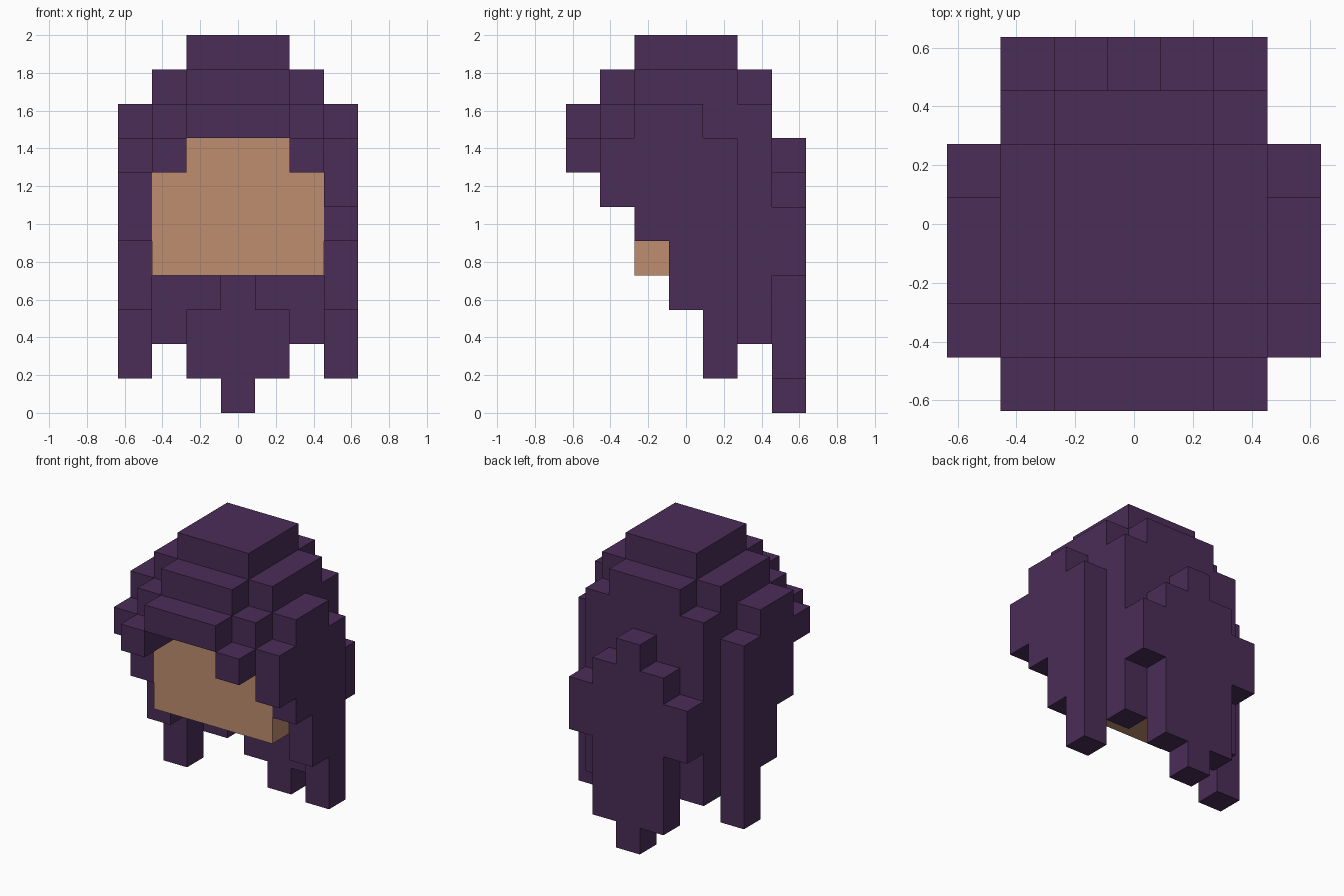
import bpy, bmesh

U = 2 / 11  # one block

cube = bpy.data.objects.get("Cube")
if cube:
    bpy.data.objects.remove(cube, do_unlink=True)


def material(name, rgb):
    m = bpy.data.materials.new(name)
    m.use_nodes = True
    m.diffuse_color = (*rgb, 1)
    m.node_tree.nodes["Principled BSDF"].inputs["Base Color"].default_value = (*rgb, 1)
    return m


PURPLE = material("dark purple", (0.069, 0.026, 0.098))
TAN = material("tan", (0.515, 0.270, 0.156))


def prism(name, profile, axis, lo, hi, mat=PURPLE):
    """Extrude a stepped outline, in blocks: (y, z) along x or (x, z) along y."""
    bm = bmesh.new()
    place = (lambda a, z: (lo, a, z)) if axis == "x" else (lambda a, z: (a, lo, z))
    face = bm.faces.new([bm.verts.new(place(*p)) for p in profile])
    out = bmesh.ops.extrude_face_region(bm, geom=[face])
    moved = [g for g in out["geom"] if isinstance(g, bmesh.types.BMVert)]
    d = hi - lo
    bmesh.ops.translate(bm, verts=moved, vec=(d, 0, 0) if axis == "x" else (0, d, 0))
    bmesh.ops.scale(bm, verts=bm.verts, vec=(U, U, U))
    bmesh.ops.recalc_face_normals(bm, faces=bm.faces)
    mesh = bpy.data.meshes.new(name)
    bm.to_mesh(mesh)
    bm.free()
    mesh.materials.append(mat)
    obj = bpy.data.objects.new(name, mesh)
    bpy.context.collection.objects.link(obj)


def mirrored(half):
    """Complete a symmetric outline from its +x half."""
    return half + [(-x, z) for x, z in reversed(half)]


# Face block
prism("face", mirrored([(2.5, 8), (2.5, 4)]), "y", -1.5, 1.5, TAN)

# Stepped crown with the centre fringe
prism("crown_middle",
      [(-3.5, 8), (-3.5, 9), (-2.5, 9), (-2.5, 10), (-1.5, 10),
       (-1.5, 11), (1.5, 11), (1.5, 8)], "x", -1.5, 1.5)

# Lower crown sides with the fringe tips
crown_side = [(-3.5, 7), (-1.5, 7), (-1.5, 8), (1.5, 8), (1.5, 10),
              (-1.5, 10), (-1.5, 9), (-2.5, 9), (-2.5, 8), (-3.5, 8)]
prism("left_crown", crown_side, "x", 1.5, 2.5)
prism("right_crown", crown_side, "x", -2.5, -1.5)

# Side hair, stepping down toward the back; the left front lock is longer
side = [(-1.5, 5), (-0.5, 5), (-0.5, 3), (0.5, 3), (0.5, 1), (1.5, 1),
        (1.5, 8), (0.5, 8), (0.5, 9), (-1.5, 9), (-1.5, 8), (-2.5, 8)]
for name, lock, lo in (("left_side_hair", 6, 2.5), ("right_side_hair", 7, -3.5)):
    prism(name, [(-2.5, lock), (-1.5, lock)] + side, "x", lo, lo + 1)

# Back hair with a notch at the neck
prism("back_hair", mirrored([(1.5, 10), (1.5, 9), (2.5, 9), (2.5, 2), (1.5, 2),
                             (1.5, 3), (0.5, 3), (0.5, 4)]), "y", 1.5, 2.5)

# Hanging tail at the back
prism("hair_tail", mirrored([(0.5, 8), (0.5, 7), (1.5, 7), (1.5, 6), (2.5, 6), (2.5, 4),
                             (1.5, 4), (1.5, 1), (0.5, 1), (0.5, 0)]), "y", 2.5, 3.5)
